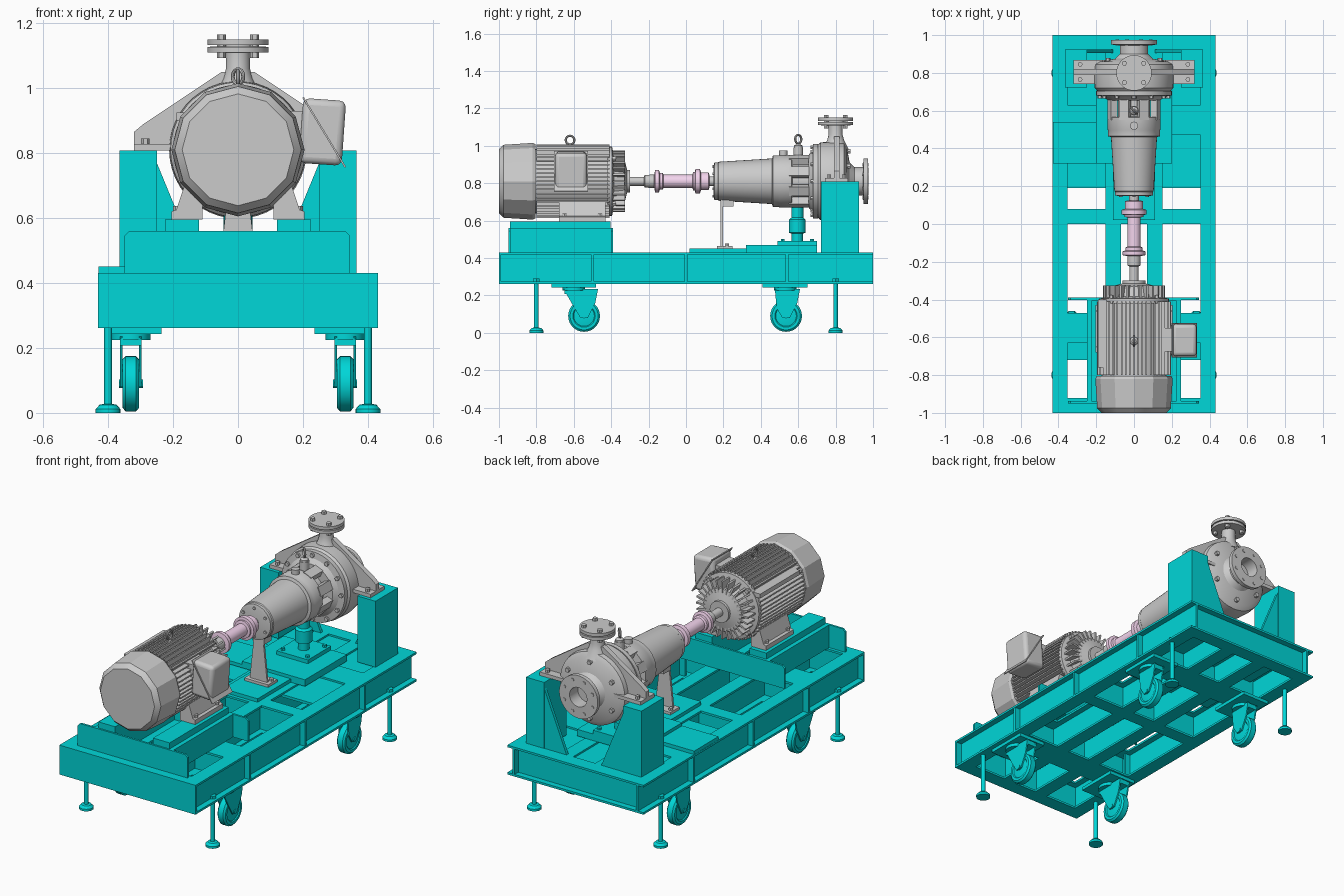
import bpy, bmesh
from math import sin, cos, pi, radians, sqrt
from mathutils import Matrix, Vector

if "Cube" in bpy.data.objects:
    bpy.data.objects.remove(bpy.data.objects["Cube"])

def material(name, rgb):
    m = bpy.data.materials.new(name)
    m.diffuse_color = (*rgb, 1)
    m.use_nodes = True
    m.node_tree.nodes["Principled BSDF"].inputs["Base Color"].default_value = m.diffuse_color
    return m

TEAL = material("teal_paint", (0.0, 0.68, 0.69))
PINK = material("pink_paint", (0.9, 0.66, 0.85))
AX = 0.81                                      # shaft height
ALONG_Y = Matrix.Translation((0, 0, AX)) @ Matrix.Rotation(-pi / 2, 4, 'X')
ALONG_X = Matrix.Rotation(pi / 2, 4, 'Y')
ID = Matrix.Identity(4)

def at(x, y, z):
    return Matrix.Translation((x, y, z))

class Part:
    """Collects primitives into one named mesh object."""
    def __init__(self, name, mat=None):
        self.name, self.mat, self.bm = name, mat, bmesh.new()

    def box(self, x0, x1, y0, y1, z0, z1, M=ID):
        S = Matrix.Diagonal((x1 - x0, y1 - y0, z1 - z0, 1))
        bmesh.ops.create_cube(self.bm, size=1, matrix=M @ at((x0 + x1) / 2, (y0 + y1) / 2, (z0 + z1) / 2) @ S)
        return self

    def lathe(self, prof, M=ID, n=32):         # prof: (radius, height) along local z
        rings = [[self.bm.verts.new(M @ Vector((r * cos(2 * pi * i / n), r * sin(2 * pi * i / n), h)))
                  for i in range(n)] for r, h in prof]
        for a, b in zip(rings, rings[1:]):
            for i in range(n):
                j = (i + 1) % n
                self.bm.faces.new((a[i], a[j], b[j], b[i]))
        self.bm.faces.new(rings[0][::-1])
        self.bm.faces.new(rings[-1])
        return self

    def rod(self, r, h0, h1, M=ID, n=24):
        return self.lathe([(r, h0), (r, h1)], M, n)

    def prism(self, pts, y0, y1, sx=1):        # xz outline extruded along y
        a, b = [[self.bm.verts.new((sx * x, y, z)) for x, z in pts] for y in (y0, y1)]
        self.bm.faces.new(a)
        self.bm.faces.new(b[::-1])
        for i in range(len(pts)):
            j = (i + 1) % len(pts)
            self.bm.faces.new((a[j], a[i], b[i], b[j]))
        return self

    def bolts(self, count, radius, r, h0, h1, M, phase=0.0):
        for k in range(count):
            t = 2 * pi * (k + phase) / count
            self.rod(r, h0, h1, M @ at(radius * cos(t), radius * sin(t), 0), 6)
        return self

    def done(self, bevel=0):
        bmesh.ops.recalc_face_normals(self.bm, faces=self.bm.faces)
        me = bpy.data.meshes.new(self.name)
        self.bm.to_mesh(me)
        me.shade_smooth()
        me.set_sharp_from_angle(angle=radians(25))
        ob = bpy.data.objects.new(self.name, me)
        bpy.context.collection.objects.link(ob)
        if self.mat:
            me.materials.append(self.mat)
        if bevel:
            mod = ob.modifiers.new("bevel", 'BEVEL')
            mod.width, mod.segments = bevel, 3
        return ob

Z0, Z1, T = 0.262, 0.43, 0.012

def beam_y(p, x, y0, y1, w=0.04):              # I-beam running along y
    p.box(x - w, x + w, y0, y1, Z0, Z0 + T).box(x - w, x + w, y0, y1, Z1 - T, Z1)
    p.box(x - .006, x + .006, y0, y1, Z0, Z1)

def beam_x(p, y, x0, x1, w=0.04):              # I-beam running along x
    p.box(x0, x1, y - w, y + w, Z0, Z0 + T).box(x0, x1, y - w, y + w, Z1 - T, Z1)
    p.box(x0, x1, y - .006, y + .006, Z0, Z1)

# Base frame
p = Part("base_frame", TEAL)
for s in (-1, 1):
    beam_y(p, s * .391, -1, 1)
    beam_y(p, s * .11, -.95, .95)
    for y in (-.5, 0, .54):
        p.box(s * .391 - .038, s * .391 + .038, y - .007, y + .007, Z0, Z1)
for y in (-.96, .04, .96):
    beam_x(p, y, -.39, .39)
for y in (-.55, .55):
    beam_x(p, y, -.38, .38, .08)
p.box(-.431, .431, -1, -.988, Z0, Z1)
p.done()

# Deck and pump mounting plates
p = Part("deck_plates", TEAL)
p.box(-.36, .36, .19, .95, .405, .42)
p.box(-.11, .11, .02, .34, Z1, .45)
p.box(-.2, .2, .32, .70, Z1, .468)
p.box(-.43, -.2, .32, .54, Z1, .45)
p.done()

# Levelling feet and casters
for s in (-1, 1):
    for e in (-1, 1):
        p = Part("levelling_foot", TEAL)
        p.lathe([(.038, 0), (.038, .012), (.026, .025), (.012, .028), (.012, .29)], at(s * .4, e * .8, 0), 20)
        p.rod(.02, .275, .29, at(s * .4, e * .8, 0), 6).done()
    for yc, yw in ((-.6, -.545), (.53, .535)):
        p = Part("caster_fork", TEAL)
        p.box(s * .32 - .085, s * .32 + .085, yc - .12, yc + .12, .243, Z0)
        p.rod(.06, .225, .243, at(s * .33, yc, 0))
        p.box(s * .33 - .033, s * .33 + .033, yc - .05, yw + .07, .208, .235)
        for d in (-1, 1):
            x = s * .33 + d * .029
            a, b = [[p.bm.verts.new((q, y, z)) for y, z in ((yc - .055, .235), (yw + .075, .235), (yw + .06, .16),
                    (yw + .02, .08), (yw - .02, .08), (yw - .05, .13))] for q in (x - .004, x + .004)]
            p.bm.faces.new(a)
            p.bm.faces.new(b)
            for i in range(6):
                p.bm.faces.new((a[i], a[i - 1], b[i - 1], b[i]))
        p.rod(.013, -.037, .037, at(s * .33, yw, .09) @ ALONG_X, 12).done()
        p = Part("caster_wheel", TEAL)
        p.lathe([(.03, -.024), (.055, -.02), (.06, -.025), (.075, -.025), (.085, -.016), (.085, .016),
                 (.075, .025), (.06, .025), (.055, .02), (.03, .024)], at(s * .33, yw, .09) @ ALONG_X, 28).done()

# Motor base: end plates, rails and pads
p = Part("motor_base", TEAL)
plate = [(-.35, Z1), (.345, Z1), (.345, .545), (.33, .56), (-.335, .56), (-.35, .545)]
for y0, y1 in ((-.95, -.938), (-.402, -.39)):
    p.prism(plate, y0, y1)
for s in (-1, 1):
    a, b = sorted((s * .12, s * .25))
    p.box(a, b, -.94, -.4, Z1, .56)
    a, b = sorted((s * .12, s * .225))
    p.box(a, b, -.94, -.405, .56, .595)
p.done()

# Rear posts with sloping gussets
for s in (-1, 1):
    p = Part("pump_post", TEAL)
    a, b = sorted((s * .25, s * .365))
    p.box(a, b, .722, .925, Z1, .808)
    p.prism([(.25, .77), (.25, Z1), (.11, Z1)], .905, .923, s)
    p.done()

# Pump jack pedestal
p = Part("pump_pedestal", TEAL)
p.box(-.1, .1, .49, .70, .468, .49)
p.lathe([(.03, .49), (.03, .53), (.045, .535), (.045, .605), (.032, .615), (.032, .67)], at(0, .595, 0), 20)
p.bolts(4, .11, .012, .49, .502, at(0, .595, 0), .5).done()

# Motor cowl (twelve sided) and body
Part("motor_fan_cowl").lathe([(.172, -1), (.195, -.975), (.205, -.82), (.198, -.805)], ALONG_Y, 12).done()
p = Part("motor_body").rod(.172, -.81, -.4, ALONG_Y, 36)
for k in range(-6, 7):                         # cooling fins
    d = k * .022
    w = sqrt(.197 ** 2 - d * d)
    p.box(-w, w, -.8, -.41, AX + d - .004, AX + d + .004)
    p.box(d - .004, d + .004, -.8, -.41, AX - w, AX + w)
p.box(-.19, -.11, -.76, -.4, .9, .925)
p.done()
p = Part("motor_end_bell")
p.lathe([(.185, -.42), (.185, -.395), (.135, -.385), (.12, -.33), (.06, -.315), (.06, -.3)], ALONG_Y, 36)
for k in range(28):
    R = at(0, 0, AX) @ Matrix.Rotation(2 * pi * k / 28, 4, 'Y')
    p.box(-.005, .005, -.4, -.325, .09, .165, R)
p.bolts(4, .17, .013, -.4, -.375, ALONG_Y, .5).done()
for s in (-1, 1):
    p = Part("motor_foot")
    p.prism([(.11, .595), (.205, .595), (.205, .62), (.19, .625), (.165, .7), (.11, .7)], -.68, -.43, s)
    for y in (-.65, -.46):
        p.rod(.015, .62, .637, at(s * .185, y, 0), 6)
    p.done()

# Terminal box with slanted lid
p = Part("terminal_box").box(-.066, .066, -.7, -.53, -.1, .1, at(.26, 0, .865) @ Matrix.Rotation(radians(4), 4, 'Y'))
p.done(.02)
p = Part("terminal_box_lid")
p.prism([(.198, .97), (.203, .972), (.333, .757), (.328, .755)], -.706, -.524)
p.box(.085, .21, -.675, -.55, .83, .93).done()

# Lifting eyes
def eye(name, y, z, turn):
    p = Part(name).lathe([(.022, z - .06), (.022, z - .035), (.01, z - .025)], at(0, y, 0), 16)
    M = at(0, y, z) @ Matrix.Rotation(turn, 4, 'Z') @ ALONG_X
    rings = [[p.bm.verts.new(M @ Vector(((.023 + .006 * cos(b)) * cos(a), (.023 + .006 * cos(b)) * sin(a), .006 * sin(b))))
              for b in (2 * pi * j / 8 for j in range(8))] for a in (2 * pi * i / 24 for i in range(24))]
    for i in range(24):
        for j in range(8):
            p.bm.faces.new((rings[i - 1][j - 1], rings[i][j - 1], rings[i][j], rings[i - 1][j]))
    p.done()
eye("motor_lifting_eye", -.62, 1.03, 0)
eye("pump_lifting_eye", .6, 1.035, pi / 4)

# Shafts and coupling
Part("motor_shaft").lathe([(.024, -.32), (.024, -.225), (.034, -.22), (.036, -.16)], ALONG_Y).done()
Part("coupling", PINK).lathe([(.035, -.17), (.06, -.165), (.06, -.145), (.045, -.14), (.045, -.125), (.035, -.12),
    (.035, .035), (.05, .038), (.05, .048), (.065, .05), (.065, .075), (.048, .08), (.048, .12), (.035, .125)], ALONG_Y).done()
Part("pump_shaft").rod(.026, .11, .17, ALONG_Y).done()

# Pump bearing housing and adapter
p = Part("bearing_housing")
p.lathe([(.085, .148), (.1, .152), (.1, .17), (.104, .175), (.122, .46), (.138, .465), (.138, .495), (.14, .5),
         (.14, .565), (.085, .57), (.085, .69)], ALONG_Y, 40)
p.bolts(6, .08, .009, .142, .152, ALONG_Y, .5)
p.rod(.022, .9, .975, at(0, .52, 0), 16).done()
p = Part("pump_adapter")
for k in range(8):
    R = at(0, 0, AX) @ Matrix.Rotation(2 * pi * (k + .5) / 8, 4, 'Y')
    p.box(-.026, .026, .55, .7, .105, .142, R)
p.lathe([(.14, .655), (.165, .675), (.2, .68), (.2, .705)], ALONG_Y, 40)
p.rod(.026, .9, .99, at(0, .6, 0), 16)
p.bolts(12, .182, .012, .665, .682, ALONG_Y).done()

# Pump casing, suction nozzle and supports
p = Part("pump_casing")
p.lathe([(.19, .7), (.208, .72), (.212, .8), (.205, .845), (.18, .86), (.1, .875), (.075, .9), (.075, .945),
         (.122, .95), (.122, .973), (.055, .975), (.055, .9)], ALONG_Y, 44)
p.bolts(8, .096, .01, .945, .977, ALONG_Y, .5).bolts(6, .16, .013, .85, .88, ALONG_Y, .5)
p.prism([(-.32, .81), (-.32, .865), (-.29, .89), (-.05, 1.05), (.05, 1.05), (.29, .89), (.32, .865), (.32, .81)], .79, .82)
for s in (-1, 1):
    a, b = sorted((s * .15, s * .32))
    p.box(a, b, .742, .867, .808, .828)
    for y in (.765, .845):
        p.rod(.013, .828, .845, at(s * .285, y, 0), 6)
p.done()

# Discharge nozzle with blind flange
D = at(0, .8, 0)
p = Part("discharge_nozzle")
p.lathe([(.07, .98), (.045, 1.03), (.037, 1.06), (.037, 1.108), (.094, 1.11), (.094, 1.127), (.05, 1.128), (.05, 1.132),
         (.094, 1.133), (.094, 1.15)], D, 36)
p.bolts(4, .072, .014, 1.093, 1.165, D, .5).done()

# Front support leg under bearing housing
p = Part("bearing_support_leg")
p.box(-.075, .075, .165, .248, .45, .465)
p.prism([(-.055, .465), (.055, .465), (.028, .71), (-.028, .71)], .185, .197)
p.box(-.035, .035, .185, .255, .675, .715)
p.bolts(2, .058, .012, .465, .478, at(0, .22, 0)).done()
